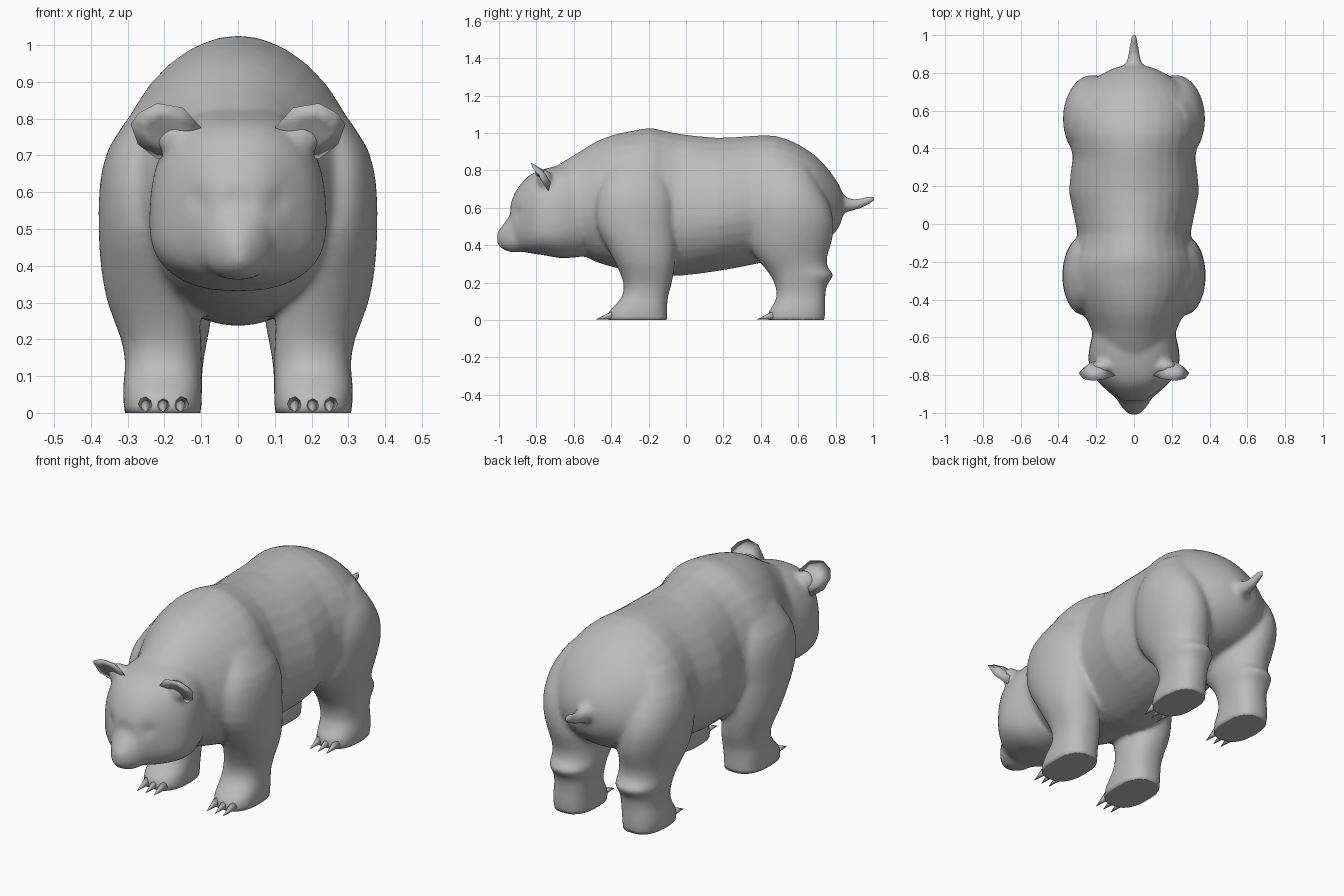
import bpy, bmesh, math
from mathutils import Vector

if "Cube" in bpy.data.objects:
    bpy.data.objects.remove(bpy.data.objects["Cube"])

fur = bpy.data.materials.new("grey fur")
fur.diffuse_color = (0.5, 0.5, 0.5, 1)
fur.use_nodes = True
fur.node_tree.nodes["Principled BSDF"].inputs["Base Color"].default_value = fur.diffuse_color


def refine(rows, k=2):
    """Smoothly interpolate extra sections between the given rows."""
    out = []
    for i in range(len(rows) - 1):
        a, b, c, d = (rows[min(max(j, 0), len(rows) - 1)] for j in range(i - 1, i + 3))
        for t in (s / k for s in range(k)):
            out.append(tuple(q + .5 * t * (r - p + t * (2 * p - 5 * q + 4 * r - s
                             + t * (3 * (q - r) + s - p)))
                             for p, q, r, s in zip(a, b, c, d)))
    return out + [rows[-1]]


def loft(bm, rings):
    """Skin a list of equal-length point rings and cap both ends."""
    loops = [[bm.verts.new(p) for p in r] for r in rings]
    n = len(loops[0])
    for a, b in zip(loops, loops[1:]):
        for i in range(n):
            bm.faces.new((a[i], a[(i + 1) % n], b[(i + 1) % n], b[i]))
    bm.faces.new(loops[0][::-1])
    bm.faces.new(loops[-1])


def power(v, p):
    return math.copysign(abs(v) ** p, v)


def along_y(rows, p=1.0, n=32):
    """Rows of (y, top, bottom, half width, height of widest point)."""
    out = []
    for y, top, bot, w, mid in refine(rows):
        ring = []
        for i in range(n):
            t = 2 * math.pi * i / n
            s = power(math.sin(t), p)
            ring.append((w * power(math.cos(t), p), y,
                         mid + s * (top - mid if s > 0 else mid - bot)))
        out.append(ring)
    return out


def along_z(rows, side, n=32):
    """Rows of (z, front y, back y, inner x, outer x); paws are squarer than thighs."""
    out = []
    for z, y0, y1, x0, x1 in refine(rows):
        p = .8 + .2 * min(1, max(0, z - .1) / .3)
        out.append([(side * ((x0 + x1) / 2 + (x1 - x0) / 2 * power(math.cos(t), p)),
                     (y0 + y1) / 2 + (y1 - y0) / 2 * power(math.sin(t), p), z)
                    for t in (2 * math.pi * i / n for i in range(n))])
    return out


def finish(bm, name):
    bmesh.ops.recalc_face_normals(bm, faces=bm.faces)
    me = bpy.data.meshes.new(name)
    bm.to_mesh(me)
    bm.free()
    me.materials.append(fur)
    ob = bpy.data.objects.new(name, me)
    bpy.context.collection.objects.link(ob)
    me.shade_smooth()
    return ob


# Torso, head, snout, legs and tail, later fused into one skin
torso = [(-.70, .82, .36, .20, .58), (-.57, .90, .35, .222, .60),
         (-.48, .955, .31, .265, .60), (-.38, .993, .28, .315, .59),
         (-.27, 1.015, .26, .345, .59), (-.18, 1.027, .25, .335, .58),
         (-.05, .998, .235, .30, .56), (.17, .975, .262, .345, .56),
         (.35, .985, .295, .325, .59), (.48, .985, .325, .35, .60),
         (.60, .94, .36, .345, .59), (.70, .872, .39, .293, .59),
         (.77, .795, .44, .21, .59), (.82, .72, .50, .12, .60),
         (.84, .67, .56, .05, .62)]
head = [(-.55, .84, .34, .21, .58), (-.66, .83, .33, .238, .53),
        (-.75, .81, .345, .238, .51), (-.82, .785, .355, .205, .51),
        (-.87, .745, .365, .155, .52), (-.915, .68, .385, .105, .53),
        (-.938, .62, .43, .06, .53)]
snout = [(-.82, .63, .37, .13, .47), (-.92, .58, .36, .095, .45),
         (-.96, .535, .37, .072, .44), (-.99, .495, .385, .046, .44),
         (-1.01, .47, .41, .02, .44)]
tail = [(.76, .73, .52, .08, .62), (.82, .69, .56, .055, .62),
        (.87, .652, .578, .037, .617), (.93, .65, .593, .026, .622),
        (.97, .664, .612, .02, .638), (1.008, .66, .63, .01, .645)]
front_leg = [(-.005, -.42, -.10, .10, .31), (.04, -.415, -.10, .098, .312),
             (.08, -.38, -.10, .098, .312), (.13, -.34, -.095, .098, .307),
             (.20, -.335, -.075, .10, .318), (.30, -.375, -.06, .11, .355),
             (.40, -.43, -.055, .13, .373), (.50, -.475, -.065, .15, .379),
             (.62, -.48, -.07, .17, .376), (.72, -.45, -.10, .18, .352),
             (.82, -.39, -.15, .18, .285)]
back_leg = [(-.005, .44, .74, .10, .30), (.04, .44, .745, .098, .305),
            (.08, .465, .745, .098, .302), (.13, .485, .745, .095, .295),
            (.19, .475, .755, .085, .30), (.24, .45, .79, .075, .31),
            (.28, .42, .758, .07, .315), (.34, .37, .755, .062, .332),
            (.42, .33, .78, .055, .355), (.52, .33, .79, .07, .373),
            (.62, .34, .765, .09, .374), (.72, .38, .71, .11, .347),
            (.82, .42, .65, .13, .28)]
bm = bmesh.new()
loft(bm, along_y(torso, 1.03))
loft(bm, along_y(head, 0.8))
loft(bm, along_y(snout, 0.9))
loft(bm, along_y(tail, n=16))
for side in (-1, 1):
    loft(bm, along_z(front_leg, side))
    loft(bm, along_z(back_leg, side))
    # root of each ear
    m = bmesh.ops.create_icosphere(bm, subdivisions=3, radius=1)
    for v in m["verts"]:
        v.co = Vector((side * (.165 + .06 * v.co.x), -.755 + .04 * v.co.y,
                       .75 + .055 * v.co.z))
body = finish(bm, "body")
rm = body.modifiers.new("fuse", 'REMESH')
rm.mode = 'VOXEL'
rm.voxel_size = 0.012
rm.use_smooth_shade = True
sm = body.modifiers.new("soften", 'SMOOTH')
sm.factor = 0.5
sm.iterations = 10
bpy.context.view_layer.objects.active = body
body.select_set(True)
bpy.ops.object.convert(target='MESH')

# Eye sockets pressed into the face, soles kept on the ground
for v in body.data.vertices:
    if v.co.y < -.8:
        for side in (-1, 1):
            d = (v.co - Vector((side * .095, -.89, .575))).length
            v.co.y += .018 * math.exp(-(d / .035) ** 2)
    if v.co.z < .012:
        v.co.z = max(0, v.co.z - .008)
body.data.shade_smooth()

# Ears: cupped discs leaning forward
outline = [(.10, -.80, .775), (.15, -.82, .83), (.22, -.83, .842), (.27, -.82, .815),
           (.292, -.79, .785), (.272, -.765, .73), (.22, -.735, .69), (.15, -.75, .70)]
for side, label in ((-1, "left"), (1, "right")):
    bm = bmesh.new()
    rim = [bm.verts.new((side * x, y, z)) for x, y, z in outline]
    for cy, cz in ((-.785, .765), (-.715, .775)):
        centre = Vector((side * .205, cy, cz))
        inner = [bm.verts.new(v.co.lerp(centre, .55)) for v in rim]
        for i in range(len(rim)):
            j = (i + 1) % len(rim)
            bm.faces.new((rim[i], rim[j], inner[j], inner[i]))
        bm.faces.new(inner)
    finish(bm, "ear_" + label)

# Claws: three cones per paw
bm = bmesh.new()
for side in (-1, 1):
    for y in (-.395, .465):
        for x in (.155, .203, .25):
            base = Vector((side * x, y, .024))
            tip = Vector((side * x, y - .085, .004))
            axis = tip - base
            res = bmesh.ops.create_cone(bm, cap_ends=True, segments=8, radius1=.021,
                                        radius2=.001, depth=axis.length)
            turn = axis.to_track_quat('Z', 'Y').to_matrix()
            for v in res["verts"]:
                v.co = turn @ v.co + (base + tip) / 2
                v.co.z = max(v.co.z, .002)
finish(bm, "claws")
